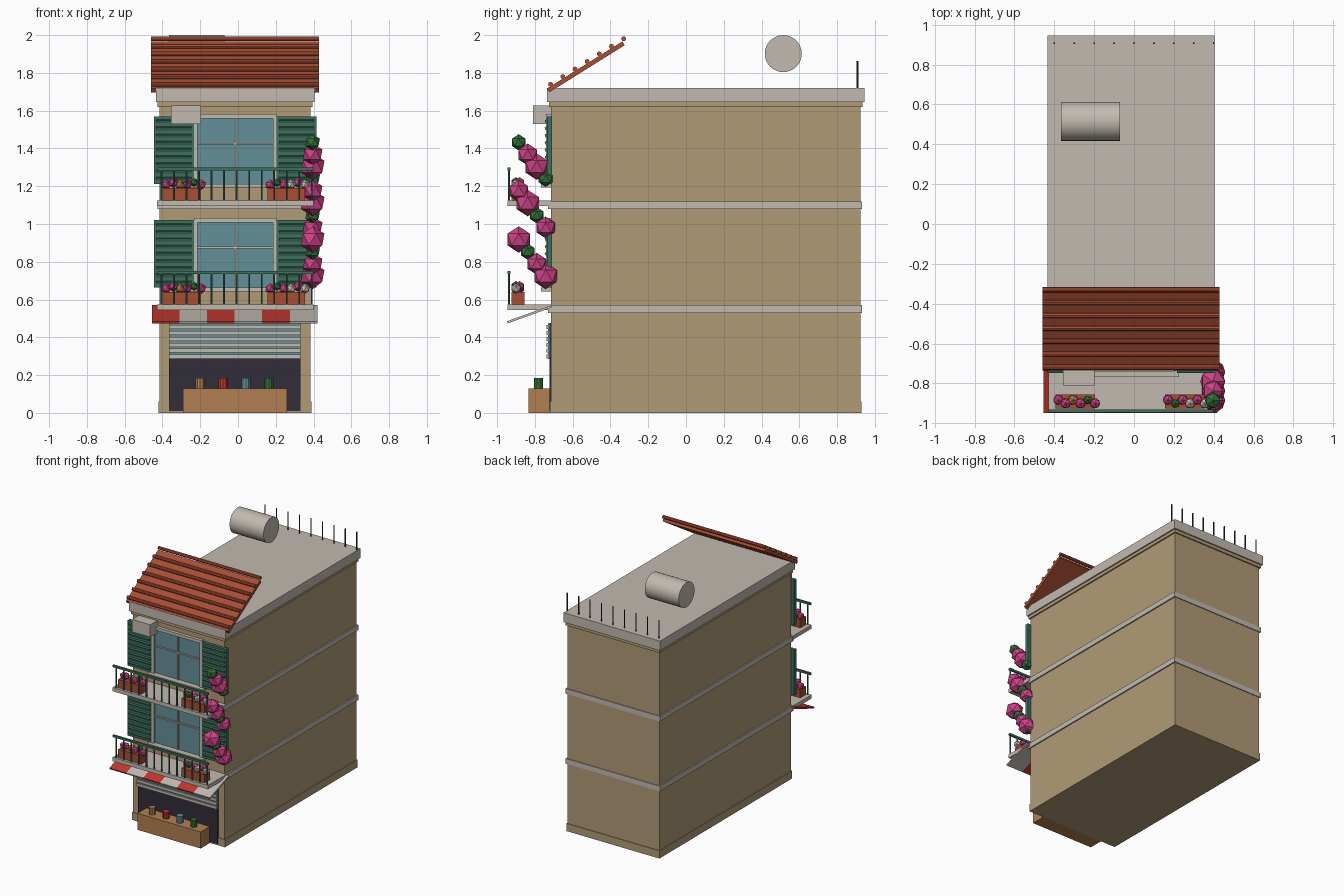
import bpy, bmesh, math
from mathutils import Matrix, Vector

if "Cube" in bpy.data.objects:
    bpy.data.objects.remove(bpy.data.objects["Cube"])


def material(name, hex_code):
    srgb = [int(hex_code[i:i + 2], 16) / 255 for i in (0, 2, 4)]
    lin = [c / 12.92 if c <= 0.04045 else ((c + 0.055) / 1.055) ** 2.4 for c in srgb]
    m = bpy.data.materials.new(name)
    m.diffuse_color = (*lin, 1)
    m.use_nodes = True
    m.node_tree.nodes["Principled BSDF"].inputs["Base Color"].default_value = m.diffuse_color
    return m


WALL = material("sand_wall", "b09b76")
STONE = material("pale_stone", "c2bab1")
TILE = material("terracotta", "a74e35")
GREEN = material("shutter_green", "3d705d")
GLASS = material("window_blue", "64909a")
DARK = material("dark_interior", "322d38")
RED = material("awning_red", "c03830")
WOOD = material("counter_wood", "b08052")
PINK = material("blossom_pink", "cf4388")
LEAF = material("leaf_green", "33733a")
CX = -0.015                      # centre line of the facade
FLOORS = (0.55, 1.10)


class Part:
    """Collects primitives into one named object of one colour."""

    def __init__(self, name, mat):
        self.name, self.mat, self.bm = name, mat, bmesh.new()

    def box(self, x, y, z, tilt=0.0):
        lo, hi = Vector((x[0], y[0], z[0])), Vector((x[1], y[1], z[1]))
        m = (Matrix.Translation((lo + hi) / 2) @ Matrix.Rotation(tilt, 4, 'X')
             @ Matrix.Diagonal((*(hi - lo), 1)))
        bmesh.ops.create_cube(self.bm, size=1, matrix=m)
        return self

    def rod(self, centre, r, length, sides=8, axis='Z'):
        m = Matrix.Translation(centre)
        if axis == 'X':
            m = m @ Matrix.Rotation(math.pi / 2, 4, 'Y')
        bmesh.ops.create_cone(self.bm, cap_ends=True, segments=sides, radius1=r,
                              radius2=r, depth=length, matrix=m)
        return self

    def ball(self, centre, r):
        bmesh.ops.create_icosphere(self.bm, subdivisions=1, radius=r,
                                   matrix=Matrix.Translation(centre))
        return self

    def done(self, smooth=False):
        me = bpy.data.meshes.new(self.name)
        self.bm.to_mesh(me)
        self.bm.free()
        me.materials.append(self.mat)
        ob = bpy.data.objects.new(self.name, me)
        bpy.context.collection.objects.link(ob)
        if smooth:
            bpy.context.view_layer.objects.active = ob
            ob.select_set(True)
            bpy.ops.object.shade_smooth_by_angle(angle=math.radians(40))
            ob.select_set(False)
        return ob


# House body, plinth and cornice
Part("house_body", WALL).box((-0.415, 0.385), (-0.715, 0.925), (0, 1.68)).done()
Part("plinth", WALL).box((-0.42, 0.39), (-0.72, 0.93), (0, 0.06)).done()
Part("cornice", WALL).box((-0.425, 0.395), (-0.725, 0.935), (1.62, 1.645)).done()
Part("flat_roof", STONE).box((-0.435, 0.405), (-0.735, 0.945), (1.645, 1.72)).done()

# Floor bands and balcony slabs
bands, slabs = Part("floor_bands", STONE), Part("balcony_slabs", STONE)
for f in FLOORS:
    bands.box((-0.425, 0.395), (-0.73, 0.932), (f - 0.02, f + 0.02))
    slabs.box((-0.43, 0.40), (-0.945, -0.715), (f - 0.005, f + 0.025))
bands.done()
slabs.done()

# Tiled lean-to roof with ridges
tilt = math.atan2(0.25, 0.40)
Part("tile_roof", TILE).box((-0.46, 0.43), (-0.765, -0.295), (1.82, 1.844), tilt).done()
ridges = Part("tile_ridges", TILE)
for i in range(7):
    y = -0.717 + 0.0645 * i
    ridges.rod((CX, y, 1.740 + 0.622 * (y + 0.717)), 0.013, 0.89, 8, 'X')
ridges.done()

# Roof tank and upright rods
Part("water_tank", STONE).rod((-0.218, 0.515, 1.902), 0.098, 0.295, 32, 'X').done(True)
rods = Part("roof_rods", DARK)
for i in range(9):
    rods.rod((-0.4 + 0.1 * i, 0.907, 1.785), 0.005, 0.154, 6)
rods.done()

# Wall-mounted air unit
Part("air_unit", STONE).box((-0.355, -0.197), (-0.81, -0.715), (1.53, 1.628)).done()

# Windows with shutters
frames, panes = Part("window_frames", STONE), Part("window_panes", GLASS)
bars, sills = Part("window_bars", STONE), Part("window_sills", STONE)
shutters = Part("shutters", GREEN)
for f in FLOORS:
    lo, hi, w = f + 0.11, f + 0.482, 0.218
    for s in (-1, 1):
        a, b = sorted((CX + s * 0.2, CX + s * w))
        frames.box((a, b), (-0.74, -0.71), (lo, hi))
        a, b = sorted((CX + s * 0.219, CX + s * 0.43))
        shutters.box((a, b), (-0.737, -0.71), (f + 0.113, f + 0.47))
        for k in range(9):          # louvres
            z = f + 0.14 + k * 0.038
            shutters.box((a + 0.012, b - 0.012), (-0.746, -0.73), (z - 0.008, z + 0.008), 0.4)
    frames.box((CX - w, CX + w), (-0.74, -0.71), (hi - 0.024, hi))
    panes.box((CX - 0.2, CX + 0.2), (-0.722, -0.714), (lo, hi - 0.02))
    bars.box((CX - 0.005, CX + 0.005), (-0.73, -0.72), (lo, hi - 0.02))
    bars.box((CX - 0.2, CX + 0.2), (-0.73, -0.72), (f + 0.32, f + 0.33))
    sills.box((CX - 0.24, CX + 0.24), (-0.768, -0.71), (f + 0.093, f + 0.113))
for p in (frames, panes, bars, sills, shutters):
    p.done()

# Balcony railings
railing = Part("balcony_railings", GREEN)
for f in FLOORS:
    railing.box((-0.43, 0.40), (-0.945, -0.93), (f + 0.184, f + 0.2))
    for i in range(13):
        railing.rod((-0.405 + 0.0663 * i, -0.9375, f + 0.105), 0.0055, 0.165, 6)
railing.done()

# Planter boxes with small blossoms
planters = Part("planter_boxes", TILE)
blooms = {m: Part("planter_" + m.name, m) for m in (PINK, WOOD, LEAF, STONE)}
ROWS = {-0.295: (PINK, PINK, WOOD, PINK, LEAF, PINK),
        0.255: (PINK, LEAF, PINK, STONE, PINK, STONE)}
for f in FLOORS:
    for x, row in ROWS.items():
        planters.box((x - 0.1, x + 0.1), (-0.925, -0.855), (f + 0.025, f + 0.09))
        for i, m in enumerate(row):
            blooms[m].ball((x - 0.085 + 0.037 * i, -0.882 - 0.018 * (i % 2),
                            f + 0.108 + 0.012 * (i % 3 == 1)), 0.028 if m != LEAF else 0.024)
planters.done()
for p in blooms.values():
    p.done()

# Climbing flowers on the right corner
flowers, leaves = Part("climbing_flowers", PINK), Part("climbing_leaves", LEAF)
for i in range(12):
    r = (0.07, 0.058, 0.043)[i % 3]
    part = leaves if i % 3 == 2 else flowers
    part.ball((0.395, -0.743 - 0.0475 * (i % 4), 0.725 + 0.0643 * i), r)
flowers.done()
leaves.done()

# Striped awning
awning = {m: Part("awning_" + m.name, m) for m in (RED, STONE)}
for i in range(6):
    x = -0.455 + 0.1458 * i
    awning[(RED, STONE)[i % 2]].box((x, x + 0.1458), (-0.953, -0.703), (0.516, 0.528),
                                    math.atan2(0.085, 0.235))
for p in awning.values():
    p.done()

# Shop front: dark opening and half-open roller shutter
Part("shop_opening", DARK).box((-0.365, 0.33), (-0.723, -0.714), (0.01, 0.475)).done()
Part("roller_backing", GLASS).box((-0.365, 0.33), (-0.73, -0.722), (0.285, 0.472)).done()
slats = Part("roller_slats", STONE)
for i in range(6):
    z = 0.288 + 0.031 * i
    slats.box((-0.365, 0.33), (-0.738, -0.725), (z, z + 0.021))
slats.done()

# Counter with jars
Part("shop_counter", WOOD).box((-0.29, 0.26), (-0.835, -0.72), (0, 0.13)).done()
for i, m in enumerate((WOOD, RED, GLASS, LEAF)):
    Part("jar_" + str(i + 1), m).rod((-0.2 + 0.121 * i, -0.781, 0.157), 0.025, 0.055, 10).done()
